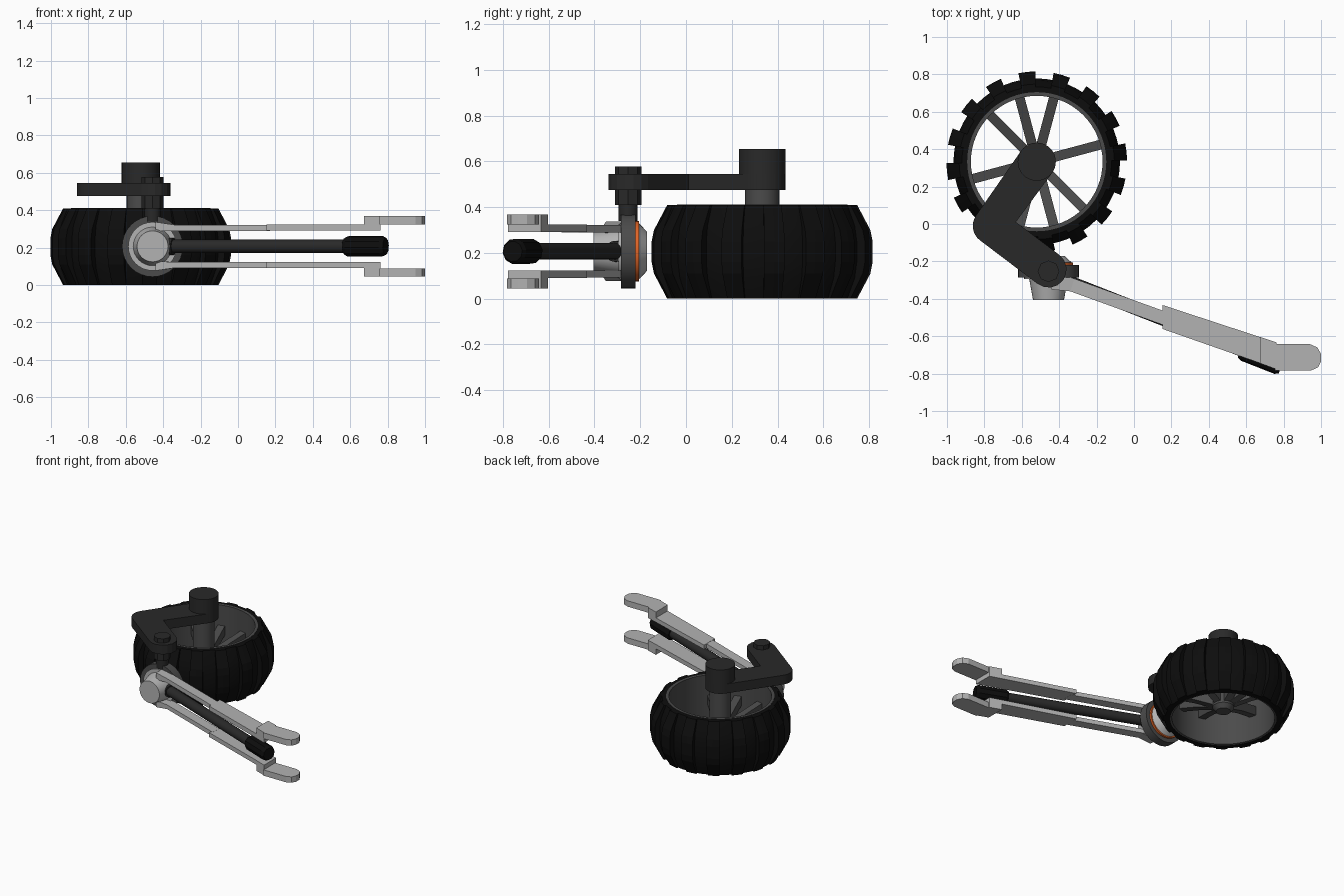
import bpy, bmesh
from math import sin, cos, pi, radians, atan2
from mathutils import Vector

if "Cube" in bpy.data.objects:
    bpy.data.objects.remove(bpy.data.objects["Cube"])

def mat(name, v):
    m = bpy.data.materials.new(name)
    m.diffuse_color = (*v, 1)
    m.use_nodes = True
    m.node_tree.nodes["Principled BSDF"].inputs["Base Color"].default_value = m.diffuse_color
    return m

RUBBER = mat("rubber", (.004, .004, .004))
DARK = mat("dark_metal", (.022, .022, .022))
MID = mat("mid_metal", (.07, .07, .07))
LIGHT = mat("light_metal", (.45, .45, .45))
ORANGE = mat("orange_seal", (.75, .13, .02))

def loft(name, rings, m, cyclic=False, smooth=False):
    """Bridge a list of closed rings; cap the ends unless cyclic."""
    bm = bmesh.new()
    vs = [[bm.verts.new(p) for p in r] for r in rings]
    n = len(vs[0])
    for a, b in zip(vs, vs[1:] + vs[:1] if cyclic else vs[1:]):
        for i in range(n):
            j = (i + 1) % n
            bm.faces.new((a[i], a[j], b[j], b[i]))
    if not cyclic:
        bm.faces.new(vs[0])
        bm.faces.new(vs[-1])
    bmesh.ops.recalc_face_normals(bm, faces=bm.faces)
    me = bpy.data.meshes.new(name)
    bm.to_mesh(me)
    bm.free()
    me.materials.append(m)
    ob = bpy.data.objects.new(name, me)
    bpy.context.collection.objects.link(ob)
    if smooth:
        bpy.ops.object.select_all(action='DESELECT')
        ob.select_set(True)
        bpy.context.view_layer.objects.active = ob
        bpy.ops.object.shade_smooth_by_angle(angle=radians(30))
    return ob

def turned(name, start, axis, steps, m, n=32):
    """Solid of circles: steps are (distance along axis, radius)."""
    start, axis = Vector(start), Vector(axis).normalized()
    u = axis.orthogonal().normalized()
    v = axis.cross(u)
    rings = [[start + axis * d + (u * cos(2*pi*i/n) + v * sin(2*pi*i/n)) * r
              for i in range(n)] for d, r in steps]
    return loft(name, rings, m, smooth=n > 10)

def prism(name, pts, z0, z1, m):
    return loft(name, [[(x, y, z) for x, y in pts] for z in (z0, z1)], m)

WX, WY, MIDZ = -.52, .333, .207

def lathe(name, profile, m, a0=0, a1=360, n=64):
    full = a1 - a0 == 360
    angs = [radians(a0 + (a1 - a0) * i / n) for i in range(n if full else n + 1)]
    rings = [[(WX + r*cos(a), WY + r*sin(a), z) for r, z in profile] for a in angs]
    return loft(name, rings, m, cyclic=full, smooth=full)

# Wheel: tyre, tread blocks and rim
lathe("tyre", [(.365, 0), (.40, 0), (.435, .09), (.445, .16), (.445, .25),
               (.435, .32), (.40, .41), (.365, .41)], RUBBER)
for k in range(16):
    a = 6.3 + 22.5 * k
    lathe(f"tread_{k}", [(.38, 0), (.415, 0), (.473, .11), (.483, .16), (.483, .25),
                         (.473, .30), (.415, .41), (.38, .41)], RUBBER, a - 5.4, a + 5.4, 2)
lathe("rim", [(.352, .004), (.372, -.0), (.372, .412), (.352, .412)], MID)

# Sloping spokes and hub
for k, deg in enumerate((15, 75, 105, 135, 195, 255, 285, 315)):
    a = radians(deg)
    rings = []
    for r, z0, z1 in ((.03, .09, .18), (.2, .15, .22), (.36, .19, .26)):
        rings.append([(WX + r*cos(a) - s*sin(a), WY + r*sin(a) + s*cos(a), z)
                      for s, z in ((-.026, z0), (.026, z0), (.026, z1), (-.026, z1))])
    loft(f"spoke_{k}", rings, MID)
turned("hub", (WX, WY, 0), (0, 0, 1), [(.06, .05), (.09, .075), (.48, .075)], MID)
turned("hub_cap", (WX, WY, 0), (0, 0, 1), [(.475, .102), (.655, .102)], DARK)

# Bent carrier plate
def arc(c, r, a, b, n=8):
    return [(c[0] + r*cos(a + (b-a)*i/n), c[1] + r*sin(a + (b-a)*i/n)) for i in range(n + 1)]

H, C, P, R = (WX, WY), (-.765, -.01), (-.457, -.243), .097
a1 = atan2(H[1] - C[1], H[0] - C[0])
a2 = atan2(P[1] - C[1], P[0] - C[0])
bis, half = (a1 + a2) / 2, (a1 - a2) / 2
inner = (C[0] + R/sin(half)*cos(bis), C[1] + R/sin(half)*sin(bis))
prism("carrier_plate", arc(P, R, a2 - pi/2, a2 + pi/2) + [inner]
      + arc(H, R + .005, a1 - pi/2, a1 + pi/2) + arc(C, R, a1 + pi/2, a2 + 1.5*pi),
      .475, .545, DARK)

# Pivot bolt and knuckle
KX, KY = -.457, -.253
turned("pivot_bolt", (KX, KY, 0), (0, 0, 1), [(.41, .058), (.577, .058)], DARK, 8)
turned("pivot_stem", (KX, KY, 0), (0, 0, 1), [(.34, .042), (.42, .042)], DARK)
K = (KX, 0, MIDZ)
turned("knuckle_disc", K, (0, 1, 0), [(-.285, .163), (-.22, .163)], MID)
turned("seal_ring", K, (0, 1, 0), [(-.225, .132), (-.205, .132)], ORANGE)
turned("rear_cap", K, (0, 1, 0), [(-.21, .128), (-.17, .085)], LIGHT)
turned("front_collar", K, (0, 1, 0), [(-.295, .13), (-.28, .13)], LIGHT)
turned("front_cone", K, (0, 1, 0), [(-.405, .083), (-.285, .105)], LIGHT)

# Fork arms, mirrored about the rod's height (s = +1 upper, -1 lower)
thin = [(-.42, -.262), (-.345, -.283), (.17, -.469), (.17, -.545), (-.41, -.335)]
wide = [(.152, -.433), (.70, -.613), (.70, -.753), (.152, -.561)]
step = [(.675, -.604), (.762, -.633), (.762, -.777), (.675, -.745)]
tab = [(.755, -.642), (.94, -.642), (.98, -.66), (1, -.695), (1, -.735),
       (.985, -.765), (.95, -.782), (.755, -.782)]
for s, side in ((1, "upper"), (-1, "lower")):
    for part, pts, lo, hi in (("thin", thin, .083, .115), ("wide", wide, .084, .117),
                              ("step", step, .084, .162), ("tab", tab, .118, .162)):
        prism(f"{side}_arm_{part}", pts, MIDZ + s*lo, MIDZ + s*hi, LIGHT)
    # thicker root where the arm meets the knuckle
    root = [[(x, y, MIDZ + s*z) for x, y, z in ring] for ring in (
        [(-.44, -.28, .08), (-.44, -.35, .08), (-.44, -.35, .13), (-.44, -.28, .13)],
        [(-.32, -.295, .084), (-.34, -.36, .084), (-.34, -.36, .115), (-.32, -.295, .115)])]
    loft(f"{side}_arm_root", root, LIGHT)

# Centre rod with grip
A = Vector((-.40, -.29, MIDZ))
D = Vector((.79, -.757, MIDZ)) - A
L = D.length
turned("rod", A, D, [(0, .036), (L - .1, .036)], DARK, 16)
turned("rod_socket", A, D, [(.0, .046), (.06, .046)], DARK, 16)
turned("rod_grip", A, D, [(L - .235, .045), (L - .215, .056), (L - .02, .056), (L, .045)],
       RUBBER, 10)
